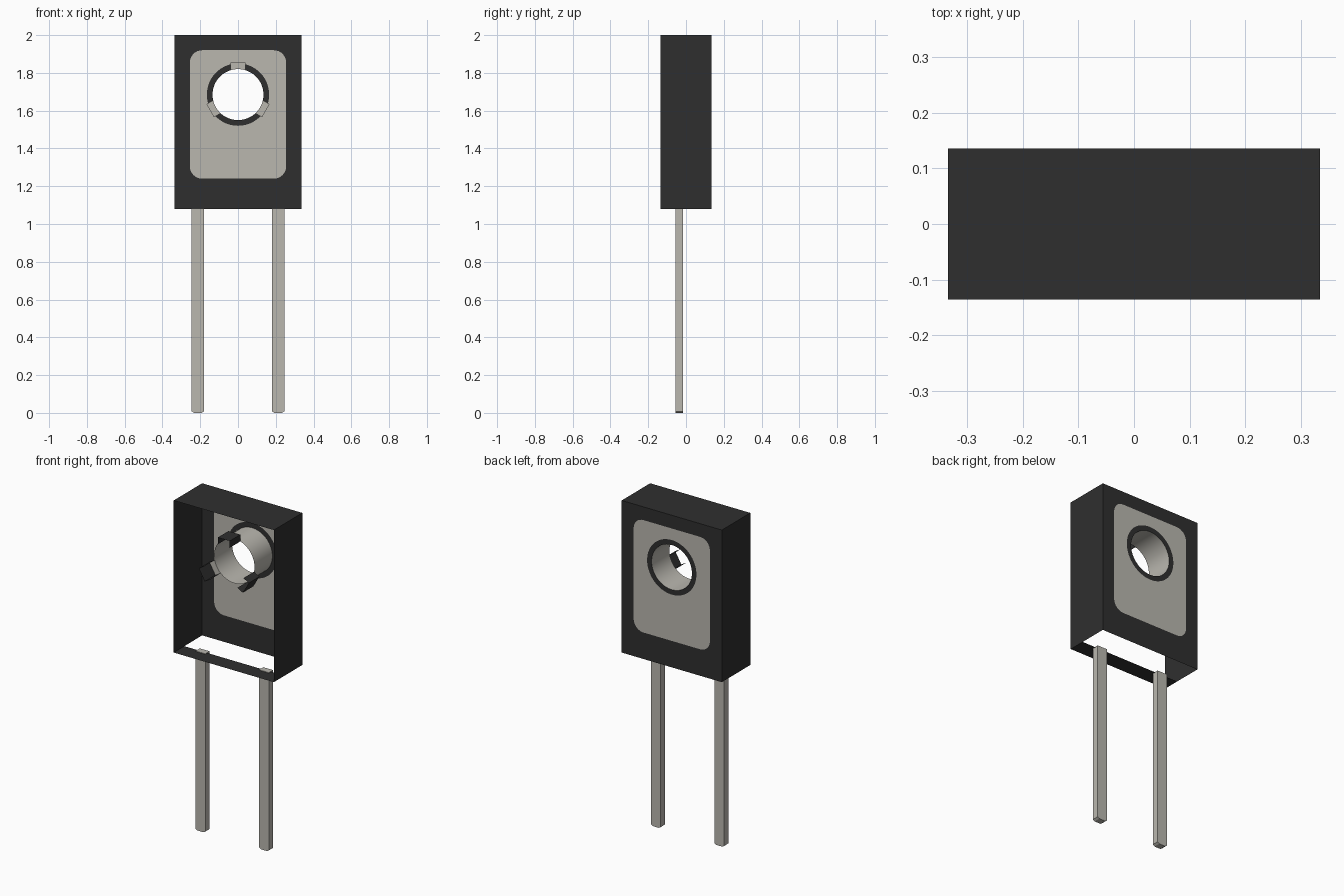
import bpy, bmesh
from math import sin, cos, pi, radians, sqrt

if "Cube" in bpy.data.objects:
    bpy.data.objects.remove(bpy.data.objects["Cube"])


def material(name, rgb):
    m = bpy.data.materials.new(name)
    m.use_nodes = True
    m.diffuse_color = (*rgb, 1)
    bsdf = m.node_tree.nodes["Principled BSDF"]
    bsdf.inputs["Base Color"].default_value = (*rgb, 1)
    bsdf.inputs["Roughness"].default_value = 0.6
    return m


PLASTIC = material("dark plastic", (0.028, 0.028, 0.028))
METAL = material("tinned metal", (0.49, 0.475, 0.43))

HW, HY = 0.335, 0.136        # half width and half depth of the case
BASE, TOP = 1.08, 2.0        # case bottom and top
HOLE_Z, HOLE_R, RING_R = 1.685, 0.135, 0.165
MID = -0.035                 # plane of the lead frame
SEGMENTS = 64


def finish(name, bm, mat, smooth=False):
    mesh = bpy.data.meshes.new(name)
    bm.to_mesh(mesh)
    bm.free()
    mesh.materials.append(mat)
    ob = bpy.data.objects.new(name, mesh)
    bpy.context.collection.objects.link(ob)
    if smooth:
        mesh.shade_smooth()
    return ob


def circle(r):
    return [(r * cos(2 * pi * i / SEGMENTS), HOLE_Z + r * sin(2 * pi * i / SEGMENTS))
            for i in range(SEGMENTS)]


def rounded_rect(hw, z0, z1, r, steps=8):
    corners = [(hw - r, z1 - r), (r - hw, z1 - r), (r - hw, z0 + r), (hw - r, z0 + r)]
    return [(x + r * cos(a), z + r * sin(a))
            for k, (x, z) in enumerate(corners)
            for a in (pi / 2 * (k + i / steps) for i in range(steps + 1))]


def flat_panel(name, loops, y, mat):
    """Flat sheet facing +y, bounded by an outer loop and an optional hole."""
    bm = bmesh.new()
    for loop in loops:
        vs = [bm.verts.new((x, y, z)) for x, z in loop]
        for a, b in zip(vs, vs[1:] + vs[:1]):
            bm.edges.new((a, b))
    bmesh.ops.triangle_fill(bm, use_beauty=True, edges=bm.edges[:], normal=(0, 1, 0))
    for f in bm.faces:
        f.normal_update()
        if f.normal.y < 0:
            f.normal_flip()
    return finish(name, bm, mat)


# Case shell: sides, top and the narrow bottom strip, open at the front
bm = bmesh.new()


def quad(*pts):
    return bm.faces.new([bm.verts.new(p) for p in pts])


quad((HW, -HY, BASE), (HW, HY, BASE), (HW, HY, TOP), (HW, -HY, TOP))
quad((-HW, HY, BASE), (-HW, -HY, BASE), (-HW, -HY, TOP), (-HW, HY, TOP))
quad((-HW, -HY, TOP), (HW, -HY, TOP), (HW, HY, TOP), (-HW, HY, TOP))
quad((-HW, MID, BASE), (HW, MID, BASE), (HW, -HY, BASE), (-HW, -HY, BASE))
bmesh.ops.remove_doubles(bm, verts=bm.verts[:], dist=0.0001)
finish("case_shell", bm, PLASTIC)

# Back wall: frame, metal pad and the plastic ring round the hole
outline = [(HW, TOP), (-HW, TOP), (-HW, BASE), (HW, BASE)]
pad = rounded_rect(0.255, 1.24, 1.92, 0.065)
flat_panel("back_frame", [outline, pad], HY, PLASTIC)
flat_panel("metal_pad", [pad, circle(RING_R)], HY, METAL)
flat_panel("hole_ring", [circle(RING_R), circle(HOLE_R)], HY, PLASTIC)

# Mounting hole sleeve
bm = bmesh.new()
rows = [[bm.verts.new((x, y, z)) for x, z in circle(HOLE_R)] for y in (MID, HY)]
for i in range(SEGMENTS):
    j = (i + 1) % SEGMENTS
    bm.faces.new((rows[0][i], rows[0][j], rows[1][j], rows[1][i]))
finish("hole_sleeve", bm, METAL, smooth=True)

# Three notches round the hole: open plastic channels ending on metal
NOTCH_W, NOTCH_R = 0.04, 0.17
for n, angle in enumerate((90, 210, 330), 1):
    a = radians(angle)

    def place(out, side):
        return out * cos(a) - side * sin(a), HOLE_Z + out * sin(a) + side * cos(a)

    inner = sqrt(HOLE_R ** 2 - NOTCH_W ** 2)
    path = [place(inner, -NOTCH_W), place(NOTCH_R, -NOTCH_W),
            place(NOTCH_R, NOTCH_W), place(inner, NOTCH_W)]
    bm = bmesh.new()
    rows = [[bm.verts.new((x, y, z)) for x, z in path] for y in (-HY, MID)]
    for i in range(3):
        bm.faces.new((rows[0][i], rows[0][i + 1], rows[1][i + 1], rows[1][i]))
    finish(f"notch_walls_{n}", bm, PLASTIC)

    arc = [place(sqrt(HOLE_R ** 2 - s * s), s)
           for s in (NOTCH_W * k / 4 for k in range(3, -4, -1))]
    bm = bmesh.new()
    face = bm.faces.new([bm.verts.new((x, MID, z)) for x, z in path + arc])
    face.normal_update()
    if face.normal.y > 0:
        face.normal_flip()
    finish(f"notch_end_{n}", bm, METAL)

# Leads: flat bars with chamfered tips
for side, x in (("left", 0.2125), ("right", -0.2125)):
    w, c, top = 0.0325, 0.012, BASE + 0.003
    profile = [(x - w, top), (x - w, 0.008), (x - w + c, 0),
               (x + w - c, 0), (x + w, 0.008), (x + w, top)]
    bm = bmesh.new()
    face = bm.faces.new([bm.verts.new((px, -0.055, pz)) for px, pz in profile])
    ext = bmesh.ops.extrude_face_region(bm, geom=[face], use_keep_orig=True)
    bmesh.ops.translate(bm, vec=(0, 0.04, 0),
                        verts=[v for v in ext["geom"] if isinstance(v, bmesh.types.BMVert)])
    bmesh.ops.recalc_face_normals(bm, faces=bm.faces[:])
    finish(f"{side}_lead", bm, METAL)
